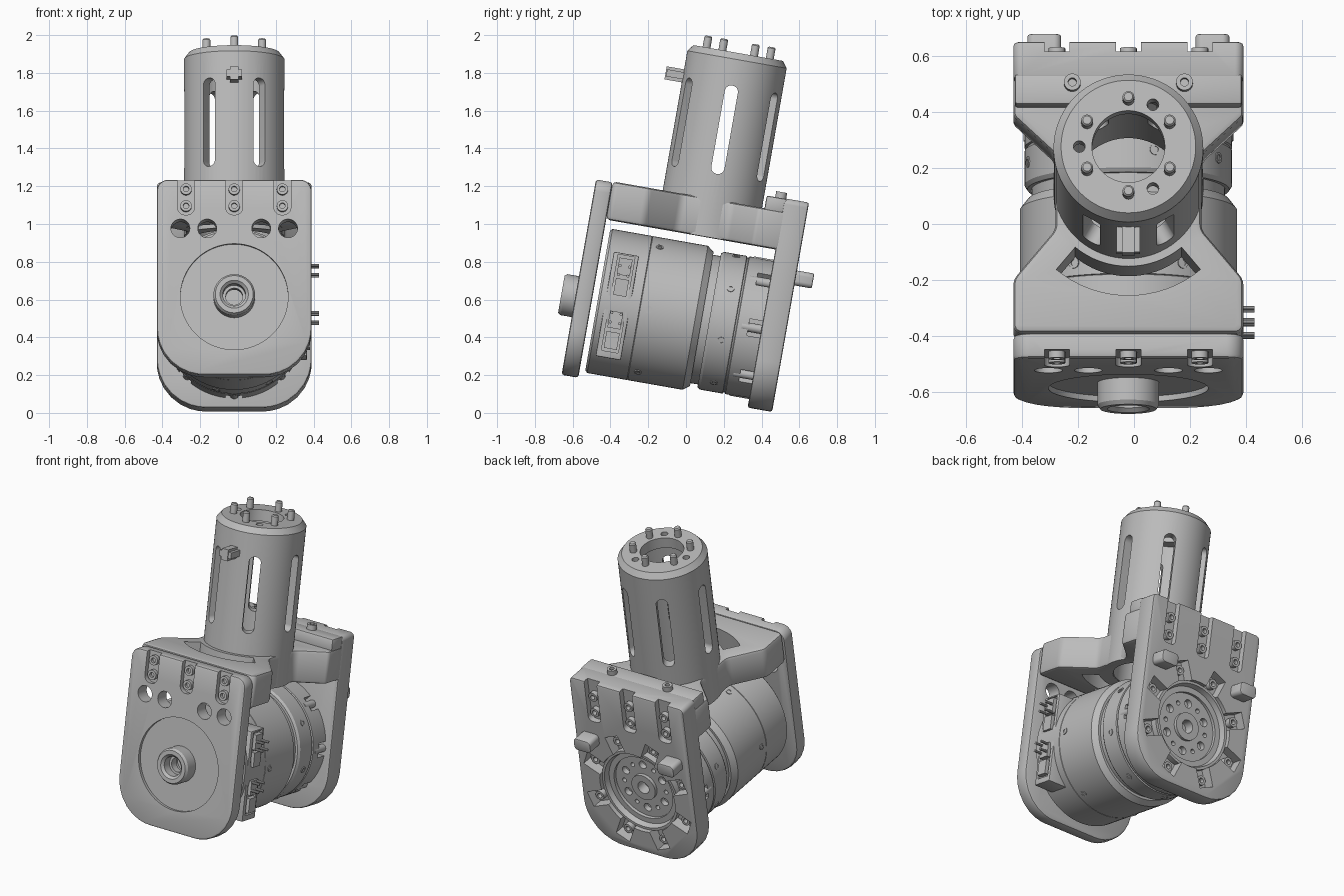
import bpy, bmesh
from math import sin, cos, pi, radians
from mathutils import Matrix, Vector

if "Cube" in bpy.data.objects:
    bpy.data.objects.remove(bpy.data.objects["Cube"], do_unlink=True)

grey = bpy.data.materials.new("light_grey_metal")
grey.use_nodes = True
grey.diffuse_color = (0.5, 0.5, 0.5, 1)
grey.node_tree.nodes["Principled BSDF"].inputs["Base Color"].default_value = (0.5, 0.5, 0.5, 1)
parts = []


def place(axis, loc, p, q, h):
    co = {"X": (h, p, q), "Y": (p, h, q), "Z": (p, q, h)}[axis]
    return Vector(co) + Vector(loc)


def rect(x0, x1, y0, y1):
    return [(x0, y0), (x1, y0), (x1, y1), (x0, y1)]


def rounded(pts, radii, steps=8):
    out = []
    n = len(pts)
    for i, r in enumerate(radii):
        p = Vector(pts[i])
        d1 = (Vector(pts[i - 1]) - p).normalized()
        d2 = (Vector(pts[(i + 1) % n]) - p).normalized()
        if r == 0:
            out.append(p)
            continue
        half = d1.angle(d2) / 2
        c = p + (d1 + d2).normalized() * r / sin(half)
        t = r * cos(half) / sin(half)
        s, e = p + d1 * t - c, p + d2 * t - c
        out += [c + s.lerp(e, k / steps).normalized() * r for k in range(steps + 1)]
    return out


def prism(bm, pts, a, b, axis, loc=(0, 0, 0)):
    lo = [bm.verts.new(place(axis, loc, p[0], p[1], a)) for p in pts]
    hi = [bm.verts.new(place(axis, loc, p[0], p[1], b)) for p in pts]
    bm.faces.new(lo)
    bm.faces.new(hi)
    for i in range(len(pts)):
        bm.faces.new((lo[i - 1], lo[i], hi[i], hi[i - 1]))
    return lo + hi


def lathe(bm, profile, axis="Z", loc=(0, 0, 0), seg=64, closed=False):
    rings = []
    for r, h in profile:
        rings.append([bm.verts.new(place(axis, loc, r * cos(2 * pi * i / seg), r * sin(2 * pi * i / seg), h))
                      for i in range(seg if r else 1)])
    for a, b in zip(rings, rings[1:] + (rings[:1] if closed else [])):
        for i in range(seg):
            j = i + 1
            quad = [a[i % len(a)], a[j % len(a)], b[j % len(b)], b[i % len(b)]]
            quad = list(dict.fromkeys(quad))
            if len(quad) > 2:
                bm.faces.new(quad)
    return [v for ring in rings for v in ring]


def rod(bm, r, a, b, axis, loc=(0, 0, 0), seg=24):
    return lathe(bm, [(0, a), (r, a), (r, b), (0, b)], axis, loc, seg)


def bolt(bm, x, u, base, top):
    # socket head with a six-sided recess depth
    mid = (base + top) / 2
    lathe(bm, [(0, base), (0.03, base), (0.03, top), (0.015, top), (0.015, mid), (0, mid)], "Y", (x, 0, u), 18)


def turn(bm, verts, degrees, axis):
    bmesh.ops.rotate(bm, verts=verts, cent=(0, 0, 0), matrix=Matrix.Rotation(radians(degrees), 3, axis))


def bake(ob):
    dg = bpy.context.evaluated_depsgraph_get()
    mesh = bpy.data.meshes.new_from_object(ob.evaluated_get(dg))
    ob.modifiers.clear()
    ob.data = mesh


def part(name, bm, bevel=0, keep=True):
    bmesh.ops.recalc_face_normals(bm, faces=bm.faces[:])
    mesh = bpy.data.meshes.new(name)
    bm.to_mesh(mesh)
    bm.free()
    ob = bpy.data.objects.new(name, mesh)
    bpy.context.scene.collection.objects.link(ob)
    if bevel:
        mod = ob.modifiers.new("edge", "BEVEL")
        mod.width, mod.segments, mod.limit_method, mod.angle_limit = bevel, 2, "ANGLE", radians(50)
        bake(ob)
    if keep:
        parts.append(ob)
    return ob


def cut(ob, bm):
    cutter = part("cutter", bm, keep=False)
    mod = ob.modifiers.new("cut", "BOOLEAN")
    mod.operation, mod.solver, mod.object = "DIFFERENCE", "EXACT", cutter
    bake(ob)
    bpy.data.objects.remove(cutter, do_unlink=True)


new = bmesh.new
columns = (-0.255, 0, 0.255)

# Front plate with shallow round recess, bolt channels and holes
bm = new()
prism(bm, rounded(rect(-0.41, 0.41, -0.42, 0.63), (0.25, 0.25, 0.06, 0.06)), -0.595, -0.505, "Y")
front_plate = part("front_plate", bm, 0.014)
bm = new()
rod(bm, 0.285, -0.65, -0.575, "Y", seg=64)
for x in columns:
    prism(bm, rounded(rect(x - 0.045, x + 0.045, 0.44, 0.7), (0.04, 0.04, 0, 0)), -0.65, -0.565, "Y")
for x in (-0.285, -0.143, 0.143, 0.285):
    rod(bm, 0.05, -0.65, -0.45, "Y", (x, 0, 0.367), 32)
cut(front_plate, bm)
bm = new()
rod(bm, 0.065, -0.65, -0.45, "Y", seg=32)
cut(front_plate, bm)

# Hollow boss in the middle of the front plate
bm = new()
lathe(bm, [(0.11, -0.55), (0.11, -0.655), (0.1, -0.67), (0.075, -0.67), (0.06, -0.655),
           (0.06, -0.6), (0.045, -0.6), (0.045, -0.55)], "Y", closed=True)
part("front_boss", bm)

# Back plate with top ledge, channels, centre bore and bolt pockets
bm = new()
prism(bm, rounded(rect(-0.41, 0.41, -0.42, 0.705), (0.26, 0.26, 0.03, 0.03)), 0.405, 0.537, "Y")
back_plate = part("back_plate", bm, 0.012)
bm = new()
rod(bm, 0.27, 0.3, 0.6, "Y", seg=64)
for x in columns:
    prism(bm, rounded(rect(x - 0.045, x + 0.045, 0.43, 0.8), (0.03, 0.03, 0, 0)), 0.5, 0.6, "Y")
cut(back_plate, bm)
bm = new()
for k in range(8):
    verts = prism(bm, rect(0.47, 0.6, -0.05, 0.05), 0.24, 0.385, "X")
    turn(bm, verts, 45 * k + 22.5, "Y")
cut(back_plate, bm)
bm = new()
prism(bm, rect(-0.405, 0.405, 0.31, 0.42), 0.625, 0.703, "Z")
part("back_ledge", bm, 0.01)

# Rounded stop tabs on the back plate
bm = new()
for x in (-0.3, 0.3):
    prism(bm, rounded(rect(x - 0.06, x + 0.06, 0.26, 0.34), (0.025,) * 4), 0.5, 0.63, "Y")
part("stop_tabs", bm, 0.008)

# Output hub set in the back plate
bm = new()
lathe(bm, [(0.04, 0.4), (0.272, 0.4), (0.272, 0.51), (0.255, 0.51), (0.245, 0.475), (0.21, 0.475),
           (0.21, 0.455), (0.085, 0.455), (0.085, 0.475), (0.04, 0.475)], "Y", closed=True)
hub = part("output_hub", bm)
bm = new()
for k in range(12):
    a = k * pi / 6
    rod(bm, 0.026 if k % 2 else 0.014, 0.42, 0.5, "Y", (0.15 * cos(a), 0, 0.15 * sin(a)), 20)
cut(hub, bm)

# Bolts of both plates
bm = new()
for x in columns:
    for u in (0.49, 0.58):
        bolt(bm, x, u, -0.55, -0.59)
    for u in (0.49, 0.6):
        bolt(bm, x, u, 0.48, 0.53)
for k in range(8):
    a = (k + 0.5) * pi / 4
    bolt(bm, 0.335 * cos(a), 0.335 * sin(a), 0.45, 0.505)
    rod(bm, 0.024, 0.3, 0.41, "Y", (0.35 * cos(k * pi / 4), 0, 0.35 * sin(k * pi / 4)), 16)
for x in (-0.2, 0.2):
    lathe(bm, [(0, 0.69), (0.03, 0.69), (0.03, 0.735), (0.015, 0.735), (0.015, 0.71), (0, 0.71)],
          "Z", (x, 0.385, 0), 18)
part("plate_bolts", bm)

# Motor and gear housing
bm = new()
lathe(bm, [(0, -0.475), (0.375, -0.475), (0.387, -0.463), (0.387, -0.25), (0.383, -0.248), (0.387, -0.246),
           (0.387, 0.05), (0.36, 0.085), (0.345, 0.085), (0.345, 0.125), (0.36, 0.125), (0.37, 0.14),
           (0.37, 0.262), (0.362, 0.265), (0.362, 0.273), (0.37, 0.276), (0.37, 0.41), (0, 0.41)], "Y", seg=96)
motor = part("motor_housing", bm)
bm = new()
for k in range(8):
    verts = prism(bm, rect(0.335, 0.45, -0.045, 0.045), 0.32, 0.42, "X")
    turn(bm, verts, 45 * k, "Y")
cut(motor, bm)

# Small radial screws around the housing
bm = new()
for v, count, r, start in ((-0.2, 6, 0.387, 0), (0.207, 8, 0.37, 15)):
    for k in range(count):
        lathe_verts = lathe(bm, [(0, r - 0.02), (0.02, r - 0.02), (0.02, r + 0.004), (0.011, r + 0.004),
                                 (0.011, r - 0.008), (0, r - 0.008)], "X", (0, v, 0), 16)
        turn(bm, lathe_verts, 360 * k / count + start, "Y")
part("housing_screws", bm)

# Connector block with two sockets and contact pins on the left side
bm = new()
prism(bm, rect(-0.435, -0.3, -0.29, 0.27), 0.2, 0.385, "X")
block = part("connector_block", bm, 0.006)
bm = new()
for u in (-0.14, 0.145):
    prism(bm, rect(-0.41, -0.32, u - 0.115, u + 0.115), 0.37, 0.42, "X")
cut(block, bm)
bm = new()
for u in (-0.14, 0.145):
    for s in (-0.055, 0.055):
        prism(bm, rect(-0.4, -0.33, u + s - 0.045, u + s + 0.045), 0.36, 0.4, "X")
for u in (0.204, 0.155, -0.05, -0.1):
    for v in (-0.39, -0.34):
        rod(bm, 0.008, 0.37, 0.45, "X", (0, v, u), 10)
part("connector_pins", bm)

# Waisted bridge joining the two plates, with a curved opening
bm = new()
side = [(0.41, -0.505), (0.41, -0.31), (0.26, -0.13), (0.26, 0.14), (0.41, 0.28), (0.41, 0.43)]
outline = side + [(-x, v) for x, v in reversed(side)]
radii = (0.03, 0.06, 0.06, 0.06, 0.03, 0)
prism(bm, rounded(outline, radii + radii[::-1], 5), 0.43, 0.635, "Z")
bridge = part("bridge", bm, 0.02)
bm = new()
angles = [radians(-40 + 5 * i) for i in range(17)]
band = [(0.4 * sin(a), 0.03 - 0.4 * cos(a)) for a in angles]
band += [(0.295 * sin(a), 0.03 - 0.295 * cos(a)) for a in reversed(angles)]
prism(bm, band, 0.3, 0.8, "Z")
rod(bm, 0.21, 0.3, 0.8, "Z", (0, 0.03, 0), 64)
cut(bridge, bm)

# Hollow upright tube with six long slots
bm = new()
lathe(bm, [(0.267, 0.432), (0.267, 1.385), (0.24, 1.42), (0.13, 1.42), (0.13, 1.35), (0.205, 1.35),
           (0.205, 0.432)], "Z", closed=True, seg=72)
tube = part("tube", bm)
bm = new()
for k in range(6):
    verts = prism(bm, rounded(rect(-0.035, 0.035, 0.77, 1.245), (0.034,) * 4), 0.16, 0.4, "X")
    turn(bm, verts, 60 * k, "Z")
for a in (60, 180, 300):
    rod(bm, 0.021, 1.3, 1.5, "Z", (0.175 * cos(radians(a)), 0.175 * sin(radians(a)), 0), 20)
cut(tube, bm)
tube.data.transform(Matrix.Translation((0, 0.03, 0)))

# Pins on the tube rim
bm = new()
for k in range(6):
    a = pi / 2 + k * pi / 3
    lathe(bm, [(0, 1.4), (0.021, 1.4), (0.021, 1.475), (0.015, 1.482), (0, 1.482)], "Z",
          (0.17 * cos(a), 0.03 + 0.17 * sin(a), 0), 20)
part("rim_pins", bm)

# Small cross-shaped lug on the front of the tube
bm = new()
prism(bm, rect(-0.022, 0.022, 1.215, 1.285), -0.33, -0.2, "Y")
prism(bm, rect(-0.042, 0.042, 1.232, 1.27), -0.325, -0.2, "Y")
part("tube_lug", bm)

# Lean the whole assembly back and shade it
lean = Matrix.Translation((-0.02, 0, 0.512)) @ Matrix.Rotation(radians(-10), 4, "X")
for ob in parts:
    ob.data.transform(lean)
    ob.data.materials.clear()
    ob.data.materials.append(grey)
    ob.data.shade_smooth()
    ob.data.set_sharp_from_angle(angle=radians(30))
